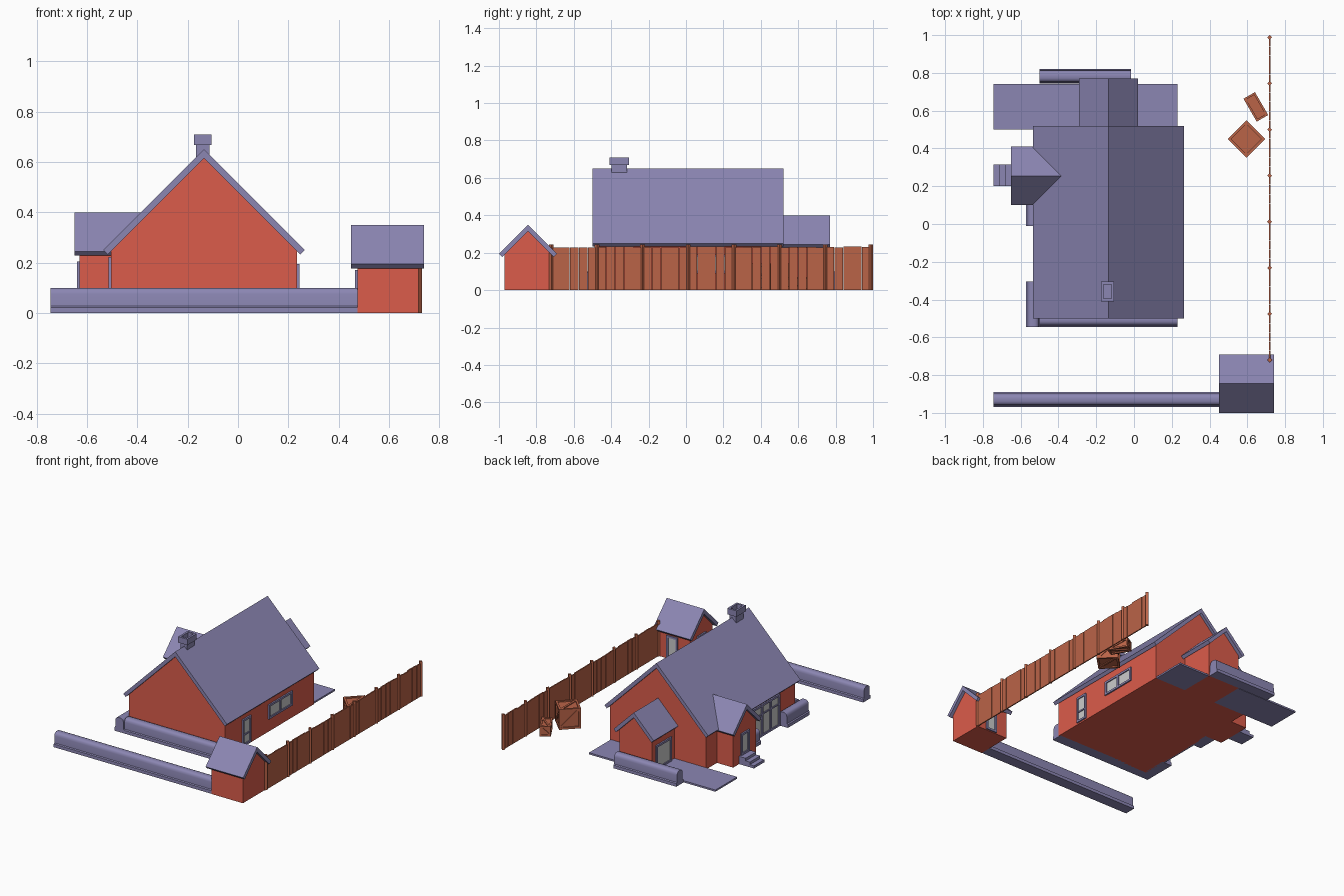
import bpy, bmesh, math, random
from mathutils import Matrix, Vector

if "Cube" in bpy.data.objects:
    bpy.data.objects.remove(bpy.data.objects["Cube"])

random.seed(4)
V = Vector


def material(name, rgb):
    m = bpy.data.materials.new(name)
    m.diffuse_color = (*rgb, 1)
    m.use_nodes = True
    m.node_tree.nodes["Principled BSDF"].inputs["Base Color"].default_value = m.diffuse_color
    return m


LILAC = material("slate", (0.26, 0.24, 0.45))
RED = material("red_wall", (0.71, 0.107, 0.07))
WOOD = material("wood", (0.49, 0.126, 0.064))


def finish(name, bm, mat=None, smooth=False):
    bmesh.ops.recalc_face_normals(bm, faces=bm.faces)
    me = bpy.data.meshes.new(name)
    bm.to_mesh(me)
    bm.free()
    ob = bpy.data.objects.new(name, me)
    bpy.context.collection.objects.link(ob)
    if mat:
        me.materials.append(mat)
    if smooth:
        for p in me.polygons:
            p.use_smooth = True
        me.set_sharp_from_angle(angle=math.radians(35))
    return ob


def add_box(bm, lo, hi, m=Matrix()):
    lo, hi = V(lo), V(hi)
    mat = m @ Matrix.Translation((lo + hi) / 2) @ Matrix.Diagonal((*(hi - lo), 1))
    bmesh.ops.create_cube(bm, size=1, matrix=mat)


def boxes(name, items, mat=None):
    bm = bmesh.new()
    for lo, hi in items:
        add_box(bm, lo, hi)
    return finish(name, bm, mat)


def prism(name, pts, axis, a0, a1, mat, smooth=False):
    """Extrude a (across, height) profile along x or y."""
    bm = bmesh.new()
    place = (lambda p, a: (a, p[0], p[1])) if axis == "x" else (lambda p, a: (p[0], a, p[1]))
    r0 = [bm.verts.new(place(p, a0)) for p in pts]
    r1 = [bm.verts.new(place(p, a1)) for p in pts]
    bm.faces.new(r0)
    bm.faces.new(r1)
    n = len(pts)
    for i in range(n):
        j = (i + 1) % n
        bm.faces.new((r0[i], r0[j], r1[j], r1[i]))
    return finish(name, bm, mat, smooth)


def building(name, axis, c, top, roof_w, wall_w, roof_span, wall_span, t=0.035):
    """Gabled walls below a 45 degree chevron roof."""
    h, ap = t / 2, top - t
    roof = [(c - roof_w, top - roof_w), (c, top), (c + roof_w, top - roof_w),
            (c + roof_w - h, top - roof_w - h), (c, ap), (c - roof_w + h, top - roof_w - h)]
    wall = [(c - wall_w, 0), (c + wall_w, 0), (c + wall_w, ap - wall_w),
            (c, ap), (c - wall_w, ap - wall_w)]
    prism(name + "_roof", roof, axis, *roof_span, LILAC)
    prism(name + "_walls", wall, axis, *wall_span, RED)


def opening(name, axis, pos, sign, u0, u1, z0, z1, panes=1, rail=None, f=0.014):
    """Framed glazing on a wall; axis is the wall normal."""
    def b(ua, ub, za, zb, d):
        lo, hi = sorted((pos - 0.004 * sign, pos + d * sign))
        return ((lo, ua, za), (hi, ub, zb)) if axis == "x" else ((ua, lo, za), (ub, hi, zb))
    bars = [b(u0, u1, z1 - f, z1, 0.01), b(u0, u1, z0, z0 + f, 0.01)]
    for i in range(panes + 1):
        u = u0 + (u1 - u0 - f) * i / panes
        bars.append(b(u, u + f, z0 + f, z1 - f, 0.01))
    if rail:
        bars.append(b(u0 + f, u1 - f, rail, rail + f * 0.7, 0.009))
    boxes(name + "_frame", bars, LILAC)
    boxes(name + "_glass", [b(u0 + f, u1 - f, z0 + f, z1 - f, 0.003)])


def low_wall(name, axis, c, a0, a1):
    """Round-topped wall on a plinth."""
    half = [(0.039, 0), (0.039, 0.022), (0.032, 0.027), (0.031, 0.075), (0.028, 0.088),
            (0.021, 0.096), (0.010, 0.100)]
    pts = [(c + x, z) for x, z in half] + [(c - x, z) for x, z in reversed(half)]
    prism(name, pts, axis, a0, a1, LILAC, True)


# House, rear extension, side porch and shed
building("house", "y", -0.135, 0.65, 0.40, 0.37, (-0.50, 0.52), (-0.48, 0.50))
building("extension", "y", -0.135, 0.40, 0.155, 0.125, (0.50, 0.77), (0.49, 0.745))
building("porch", "x", 0.255, 0.40, 0.155, 0.125, (-0.65, -0.375), (-0.63, -0.45))
building("shed", "x", -0.845, 0.35, 0.155, 0.125, (0.45, 0.74), (0.475, 0.717))

# Doors and windows
opening("patio_doors", "x", -0.505, -1, -0.305, -0.01, 0.0, 0.222, 3, 0.15)
opening("porch_door", "x", -0.63, -1, 0.21, 0.30, 0.055, 0.205)
opening("side_door", "x", 0.235, 1, -0.29, -0.20, 0.01, 0.195, 1, 0.08)
opening("side_window", "x", 0.235, 1, -0.005, 0.255, 0.09, 0.19, 2)
opening("garage_door", "x", -0.26, -1, 0.54, 0.71, 0.01, 0.18)
opening("shed_door", "y", -0.72, 1, 0.565, 0.65, 0.005, 0.165)
opening("shed_window", "x", 0.475, -1, -0.89, -0.80, 0.09, 0.17)

# Chimney: stem and hollow cap
cx, cy = -0.14, -0.357
boxes("chimney_stem", [((cx - 0.026, cy - 0.042, 0.58), (cx + 0.026, cy + 0.042, 0.672))], LILAC)
x0, x1, y0, y1 = cx - 0.035, cx + 0.035, cy - 0.052, cy + 0.052
w = 0.014
boxes("chimney_cap", [((x0, y0, 0.668), (x0 + w, y1, 0.71)), ((x1 - w, y0, 0.668), (x1, y1, 0.71)),
                      ((x0 + w, y0, 0.668), (x1 - w, y0 + w, 0.71)),
                      ((x0 + w, y1 - w, 0.668), (x1 - w, y1, 0.71))], LILAC)

# Porch steps and rear paving
boxes("porch_steps", [((-0.745 + 0.032 * i, 0.20, 0.018 * i), (-0.625, 0.315, 0.018 * (i + 1)))
                      for i in range(3)], LILAC)
boxes("paving", [((-0.745, 0.50, 0), (-0.26, 0.74, 0.012)),
                 ((-0.01, 0.50, 0), (0.23, 0.74, 0.012))], LILAC)

# Low walls
low_wall("front_boundary_wall", "x", -0.929, -0.745, 0.475)
low_wall("rear_low_wall", "x", 0.782, -0.50, -0.015)
low_wall("house_front_low_wall", "x", -0.506, -0.50, 0.23)
low_wall("house_left_low_wall_a", "y", -0.534, -0.545, -0.305)
low_wall("house_left_low_wall_b", "y", -0.534, -0.01, 0.13)

# Fence: diamond posts and planks
bm = bmesh.new()
posts = [-0.72 + i * 1.708 / 7 for i in range(8)]
for y in posts:
    turn = Matrix.Translation((0.718, y, 0)) @ Matrix.Rotation(math.pi / 4, 4, "Z")
    add_box(bm, (-0.009, -0.009, 0), (0.009, 0.009, 0.245), turn)
finish("fence_posts", bm, WOOD)
planks, step = [], (posts[1] - posts[0]) / 5
for y in posts[:-1]:
    for k in range(5):
        planks.append(((0.714, y + k * step + 0.001, 0),
                       (0.722, y + (k + 1) * step - 0.001, random.uniform(0.226, 0.234))))
boxes("fence_planks", planks, WOOD)


# Crates: recessed panels, edge beams and diagonal braces
def crate(name, size, loc, angle, b=0.014):
    bm = bmesh.new()
    m = Matrix.Translation((*loc, size[2] / 2)) @ Matrix.Rotation(angle, 4, "Z")
    h = V(size) / 2
    inner = h - V((0.008,) * 3)
    add_box(bm, -inner, inner, m)
    for a in range(3):
        u, v = [i for i in range(3) if i != a]
        for su in (-1, 1):
            for sv in (-1, 1):
                c, d = V((0, 0, 0)), V((b / 2,) * 3)
                c[u], c[v], d[a] = su * (h[u] - b / 2), sv * (h[v] - b / 2), h[a]
                add_box(bm, c - d, c + d, m)
        du, dv = size[u] - 2 * b, size[v] - 2 * b
        for s in (-1, 1):
            c, d = V((0, 0, 0)), V((b / 2,) * 3)
            c[a] = s * (h[a] - 0.006)
            d[a], d[u] = 0.004, math.hypot(du, dv) / 2
            turn = Matrix.Rotation(math.atan2(dv, du), 4, "XYZ"[a])
            add_box(bm, -d, d, m @ Matrix.Translation(c) @ turn)
    finish(name, bm, WOOD)


crate("large_crate", (0.141, 0.141, 0.141), (0.595, 0.45), math.pi / 4)
crate("small_crate", (0.14, 0.07, 0.07), (0.645, 0.62), math.radians(-60), 0.011)
